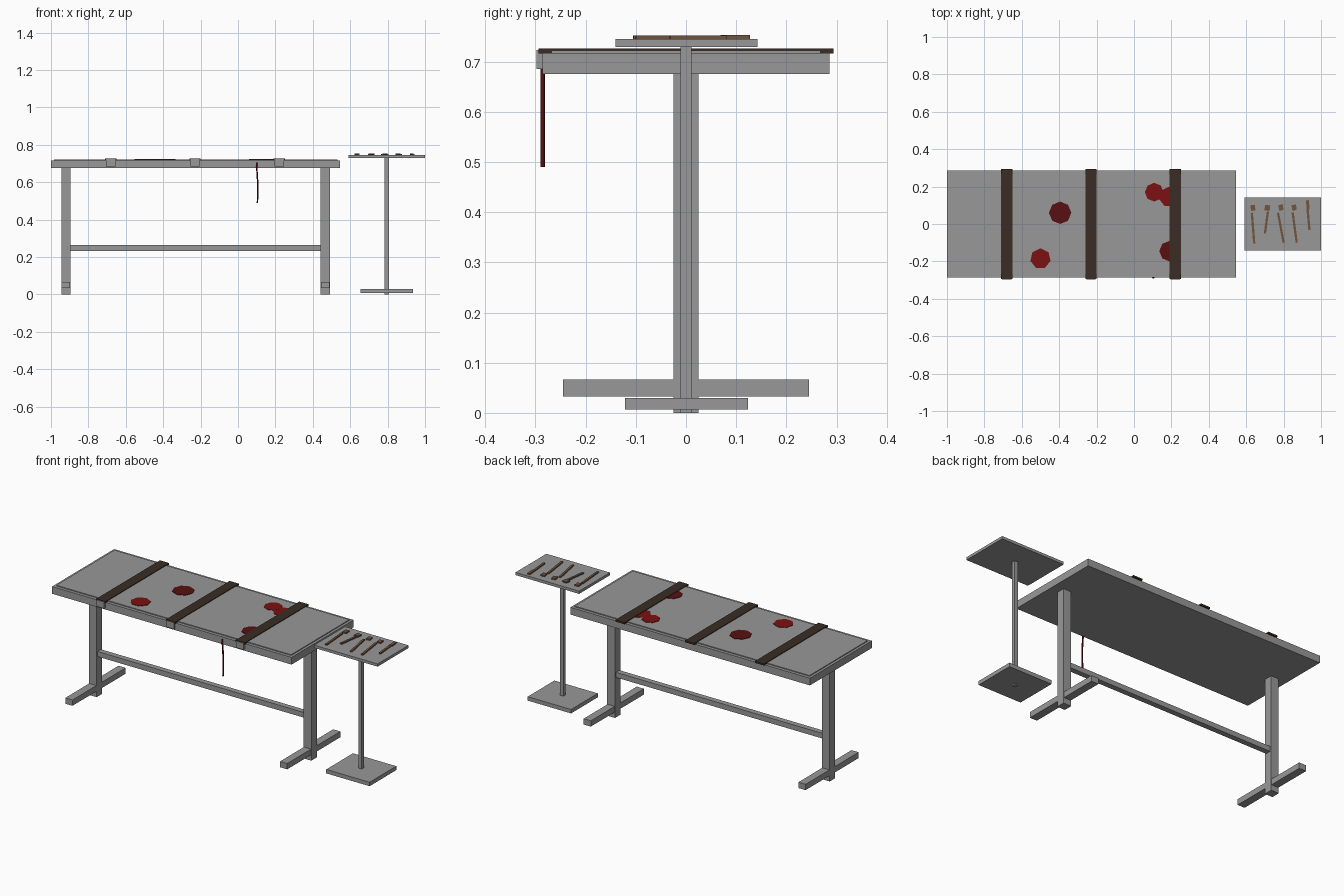
import bpy
import math
from mathutils import Vector

cube = bpy.data.objects.get("Cube")
if cube:
    bpy.data.objects.remove(cube, do_unlink=True)


def material(name, rgb):
    m = bpy.data.materials.new(name)
    m.use_nodes = True
    m.diffuse_color = (*rgb, 1)
    m.node_tree.nodes["Principled BSDF"].inputs["Base Color"].default_value = (*rgb, 1)
    return m


steel = material("grey steel", (0.31, 0.315, 0.31))
leather = material("dark leather", (0.042, 0.026, 0.018))
red = material("bright red", (0.2, 0.005, 0.006))
dark_red = material("dark red", (0.095, 0.005, 0.006))
rust = material("rusty brown", (0.17, 0.09, 0.05))


def box(name, lo, hi, mat, turn=0):
    """Box between two corners, optionally turned about z."""
    lo, hi = Vector(lo), Vector(hi)
    bpy.ops.mesh.primitive_cube_add(size=1, location=(lo + hi) / 2, rotation=(0, 0, turn))
    ob = bpy.context.object
    ob.name = name
    ob.scale = hi - lo
    bpy.ops.object.transform_apply(location=False, rotation=False, scale=True)
    ob.data.materials.append(mat)
    return ob


def stain(name, x, y, radius, sides, mat, top):
    bpy.ops.mesh.primitive_cylinder_add(vertices=sides, radius=radius, depth=0.004,
                                        location=(x, y, top - 0.002))
    ob = bpy.context.object
    ob.name = name
    ob.data.materials.append(mat)


# Table top and raised panel
box("table_top", (-1, -0.286, 0.675), (0.546, 0.286, 0.717), steel)
box("table_panel", (-0.985, -0.268, 0.717), (0.531, 0.268, 0.722), steel)

# Legs, feet and stretcher
for side, x in (("right", -0.92), ("left", 0.466)):
    box(side + "_leg", (x - 0.025, -0.025, 0), (x + 0.025, 0.025, 0.675), steel)
    box(side + "_foot", (x - 0.023, -0.245, 0.033), (x + 0.023, 0.245, 0.067), steel)
box("stretcher", (-0.9, -0.016, 0.233), (0.445, 0.016, 0.263), steel)

# Straps with buckles hanging on the front edge
for i, x in enumerate((-0.68, -0.23, 0.22)):
    box(f"strap_{i + 1}", (x - 0.03, -0.294, 0.716), (x + 0.03, 0.294, 0.726), leather)
    box(f"buckle_{i + 1}", (x - 0.025, -0.298, 0.685), (x + 0.025, -0.286, 0.723), steel)

# Stains on the panel
stain("stain_centre", -0.395, 0.06, 0.06, 8, dark_red, 0.7245)
stain("stain_front", -0.5, -0.185, 0.055, 7, red, 0.7245)
stain("stain_back", 0.108, 0.17, 0.05, 8, red, 0.7245)
stain("stain_back_strap", 0.187, 0.145, 0.054, 7, red, 0.724)
stain("stain_front_strap", 0.19, -0.145, 0.055, 8, dark_red, 0.7245)

# Drip over the front edge
curve = bpy.data.curves.new("drip", "CURVE")
curve.dimensions = "3D"
curve.bevel_depth = 0.0045
curve.bevel_resolution = 1
curve.use_fill_caps = True
path = [(0.099, 0.705), (0.102, 0.65), (0.106, 0.59), (0.104, 0.49)]
line = curve.splines.new("POLY")
line.points.add(len(path) - 1)
for p, (x, z) in zip(line.points, path):
    p.co = (x, -0.286, z, 1)
curve.materials.append(dark_red)
bpy.context.collection.objects.link(bpy.data.objects.new("drip", curve))

# Side stand
box("stand_base", (0.655, -0.122, 0.007), (0.935, 0.124, 0.03), steel)
box("stand_pole", (0.784, -0.011, 0), (0.806, 0.011, 0.73), steel)
box("tray", (0.59, -0.141, 0.729), (1, 0.143, 0.745), steel)

# Tools on the tray: head centre, head size, handle start and end
tools = [
    ((0.636, 0.086), (0.024, 0.03), (0.63, 0.06), (0.643, -0.105)),
    ((0.713, 0.086), (0.028, 0.03), (0.716, 0.066), (0.7, -0.05)),
    ((0.786, 0.088), (0.024, 0.03), (0.77, 0.06), (0.8, -0.1)),
    ((0.856, 0.088), (0.024, 0.03), (0.848, 0.062), (0.87, -0.1)),
    ((0.929, 0.103), (0.016, 0.048), (0.928, 0.08), (0.938, -0.032)),
]
for i, (head, size, start, end) in enumerate(tools):
    a, b = Vector(start), Vector(end)
    mid, d = (a + b) / 2, b - a
    turn = math.atan2(d.y, d.x) + math.pi / 2
    half = d.length / 2
    box(f"tool_handle_{i + 1}", (mid.x - 0.006, mid.y - half, 0.745),
        (mid.x + 0.006, mid.y + half, 0.752), rust, turn)
    box(f"tool_head_{i + 1}", (head[0] - size[0] / 2, head[1] - size[1] / 2, 0.745),
        (head[0] + size[0] / 2, head[1] + size[1] / 2, 0.753), rust, turn)
